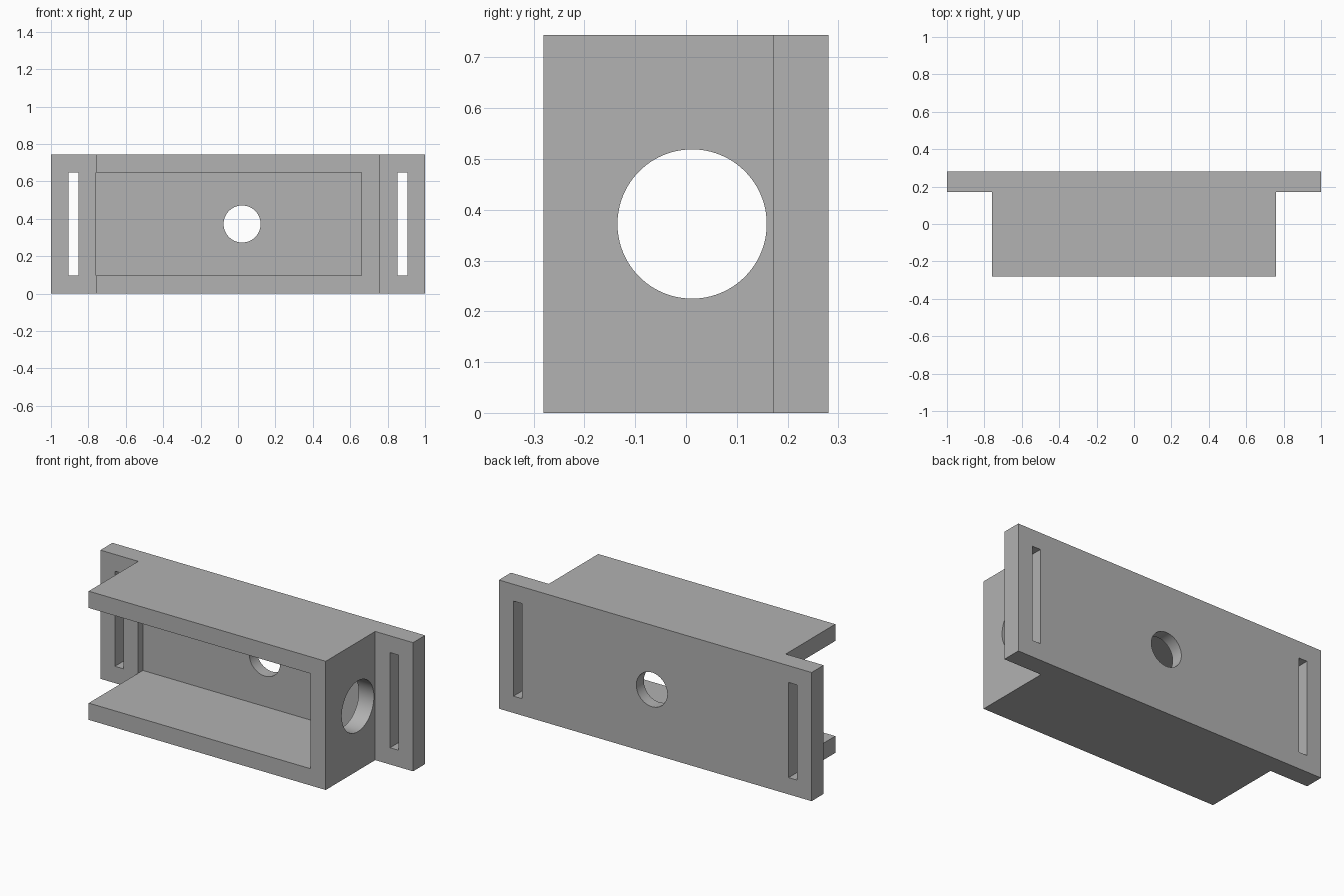
import bpy, bmesh, math
from mathutils import Matrix, Vector

cube = bpy.data.objects.get("Cube")
if cube:
    bpy.data.objects.remove(cube, do_unlink=True)

grey = bpy.data.materials.new("plain grey")
grey.use_nodes = True
colour = (0.445, 0.445, 0.445, 1)
grey.diffuse_color = colour
grey.node_tree.nodes["Principled BSDF"].inputs["Base Color"].default_value = colour

HEIGHT = 0.744
BACK, FRONT = 0.281, -0.281
FLANGE = 0.171     # front face of the mounting flanges
BOX = 0.758        # half width of the housing
WALL = 0.097
MID = HEIGHT / 2


def make_object(name, bm):
    bmesh.ops.recalc_face_normals(bm, faces=bm.faces)
    mesh = bpy.data.meshes.new(name)
    bm.to_mesh(mesh)
    bm.free()
    obj = bpy.data.objects.new(name, mesh)
    bpy.context.collection.objects.link(obj)
    mesh.materials.append(grey)
    return obj


def prism(name, outline, bottom, top):
    """Extrude a plan outline from bottom to top."""
    bm = bmesh.new()
    face = bm.faces.new([bm.verts.new((x, y, bottom)) for x, y in outline])
    result = bmesh.ops.extrude_face_region(bm, geom=[face])
    for v in result["geom"]:
        if isinstance(v, bmesh.types.BMVert):
            v.co.z = top
    return make_object(name, bm)


def block(name, x0, x1, y0, y1, z0, z1):
    return prism(name, [(x0, y0), (x1, y0), (x1, y1), (x0, y1)], z0, z1)


def rod(name, centre, radius, depth, axis):
    bm = bmesh.new()
    turn = Matrix.Rotation(math.pi / 2, 4, axis)
    bmesh.ops.create_cone(bm, cap_ends=True, segments=96, radius1=radius, radius2=radius,
                          depth=depth, matrix=Matrix.Translation(Vector(centre)) @ turn)
    return make_object(name, bm)


# Housing with a mounting flange on either side
housing = prism("bracket_housing", [
    (-1, BACK), (-1, FLANGE), (-BOX, FLANGE), (-BOX, FRONT),
    (BOX, FRONT), (BOX, FLANGE), (1, FLANGE), (1, BACK)], 0, HEIGHT)

# Cavity open to the front and the right end, round holes, and flange slots
cutters = [
    block("cavity_cutter", -BOX, BOX - WALL, FRONT - 0.2, 0.213, WALL, HEIGHT - WALL),
    rod("back_hole_cutter", (0.022, 0.25, MID), 0.099, 0.3, 'X'),
    rod("side_hole_cutter", (0.71, 0.012, MID), 0.147, 0.3, 'Y'),
]
for side in (-1, 1):
    x = side * 0.88
    cutters.append(block("slot_cutter", x - 0.027, x + 0.027, 0, 0.5, WALL, HEIGHT - WALL))

for cutter in cutters:
    cutter.hide_render = True
    cut = housing.modifiers.new(cutter.name, 'BOOLEAN')
    cut.operation = 'DIFFERENCE'
    cut.solver = 'EXACT'
    cut.object = cutter

# Bake the cuts and remove the cutters
bpy.context.view_layer.update()
baked = bpy.data.meshes.new_from_object(
    housing.evaluated_get(bpy.context.evaluated_depsgraph_get()))
housing.modifiers.clear()
housing.data = baked
for cutter in cutters:
    bpy.data.objects.remove(cutter, do_unlink=True)

# Smooth hole walls, sharp edges elsewhere
bpy.ops.object.select_all(action='DESELECT')
housing.select_set(True)
bpy.context.view_layer.objects.active = housing
bpy.ops.object.shade_smooth_by_angle(angle=math.radians(30))
